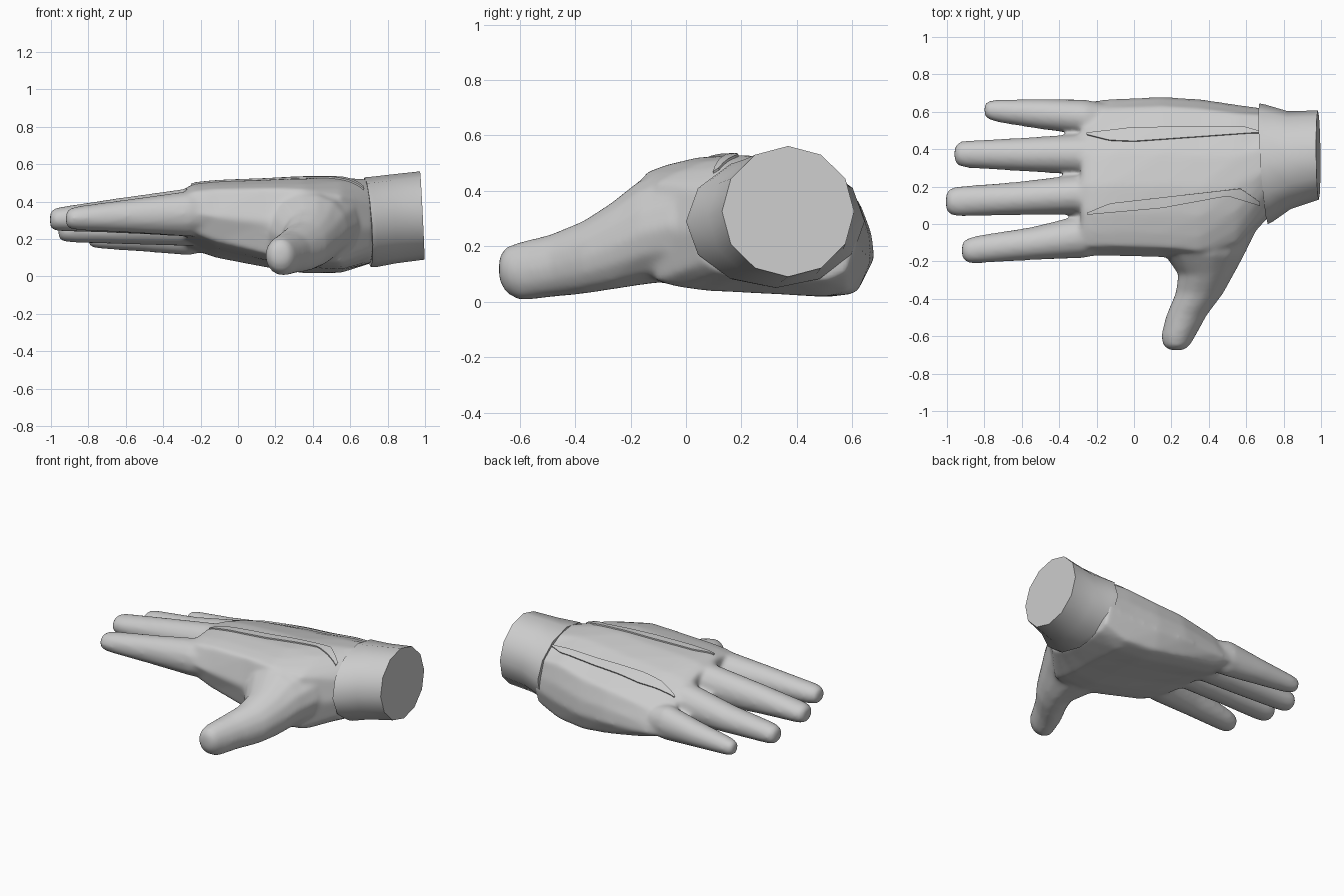
import bpy, bmesh
from math import cos, sin, pi, radians
from mathutils import Vector

cube = bpy.data.objects.get("Cube")
if cube:
    bpy.data.objects.remove(cube)

grey = bpy.data.materials.new("glove_grey")
grey.use_nodes = True
colour = (0.6, 0.6, 0.6, 1)
grey.diffuse_color = colour
grey.node_tree.nodes["Principled BSDF"].inputs["Base Color"].default_value = colour


def loft(bm, rings):
    """Bridge equal-length rings of points and cap both ends."""
    loops = [[bm.verts.new(p) for p in ring] for ring in rings]
    n = len(loops[0])
    for a, b in zip(loops, loops[1:]):
        for i in range(n):
            j = (i + 1) % n
            bm.faces.new((a[i], a[j], b[j], b[i]))
    bm.faces.new(loops[0])
    bm.faces.new(loops[-1][::-1])


def make_object(name, bm):
    bmesh.ops.recalc_face_normals(bm, faces=bm.faces)
    mesh = bpy.data.meshes.new(name)
    bm.to_mesh(mesh)
    bm.free()
    mesh.materials.append(grey)
    obj = bpy.data.objects.new(name, mesh)
    bpy.context.collection.objects.link(obj)
    bpy.ops.object.select_all(action="DESELECT")
    bpy.context.view_layer.objects.active = obj
    obj.select_set(True)
    return obj


def ellipse(a0, a1, z0, z1, n=14, grow=0.0):
    """Points (a, z) of an ellipse filling the given bounds."""
    return [((a0 + a1) / 2 + ((a1 - a0) / 2 + grow) * cos(2 * pi * i / n),
             (z0 + z1) / 2 + ((z1 - z0) / 2 + grow) * sin(2 * pi * i / n)) for i in range(n)]


def palm_ring(x, y0, y1, top_i, top_m, top_p, low_i, low_p, hollow):
    """Arched back, hollowed underside, rounded edges."""
    def y(u):
        return y0 + (y1 - y0) * u

    def top(u):
        return top_i * (1 - u) * (1 - 2 * u) + top_m * 4 * u * (1 - u) + top_p * u * (2 * u - 1)

    def low(u):
        rounding = 0.04 * max(0, 1 - u * 5) + 0.2 * max(0, u - 0.82)
        return low_i + (low_p - low_i) * u + hollow * 4 * u * (1 - u) + rounding

    steps = (0.06, 0.15, 0.28, 0.45, 0.65, 0.82, 0.94)
    ring = [(x, y0, (top_i + low_i) / 2 + 0.02)]
    ring += [(x, y(u), top(u)) for u in steps]
    ring.append((x, y1 - 0.01, low_p + (top_p - low_p) * 0.75))
    ring.append((x, y1, low_p + (top_p - low_p) * 0.45))
    ring += [(x, y(u), low(u)) for u in reversed(steps)]
    return ring


# Palm: x, index edge, little edge, three back heights, two underside heights, hollow
palm = [
    (-0.285, -0.16, 0.655, 0.42, 0.455, 0.20, 0.23, 0.125, 0.03),
    (-0.23, -0.172, 0.66, 0.435, 0.48, 0.23, 0.20, 0.105, 0.03),
    (-0.12, -0.172, 0.67, 0.445, 0.495, 0.27, 0.155, 0.068, 0.03),
    (0.15, -0.18, 0.68, 0.45, 0.512, 0.32, 0.09, 0.025, 0.02),
    (0.35, -0.20, 0.668, 0.44, 0.525, 0.34, 0.06, 0.0, 0.01),
    (0.55, -0.15, 0.638, 0.40, 0.53, 0.38, 0.05, 0.012, 0.0),
    (0.72, 0.035, 0.615, 0.36, 0.52, 0.37, 0.12, 0.09, -0.03),
]
hand_bm = bmesh.new()
loft(hand_bm, [palm_ring(*s) for s in palm])

# Fingers: x, y range and z range of each section, from the tip to the knuckle
fingers = [
    [(-0.92, -0.18, -0.10, 0.27, 0.345), (-0.89, -0.205, -0.08, 0.255, 0.365),
     (-0.84, -0.207, -0.065, 0.25, 0.375), (-0.55, -0.19, -0.02, 0.235, 0.415),
     (-0.26, -0.178, 0.05, 0.215, 0.455)],
    [(-1.005, 0.08, 0.16, 0.265, 0.34), (-0.985, 0.053, 0.187, 0.25, 0.36),
     (-0.94, 0.043, 0.198, 0.245, 0.37), (-0.65, 0.05, 0.22, 0.235, 0.415),
     (-0.26, 0.055, 0.265, 0.215, 0.47)],
    [(-0.96, 0.335, 0.41, 0.205, 0.28), (-0.935, 0.313, 0.437, 0.19, 0.30),
     (-0.89, 0.303, 0.443, 0.185, 0.31), (-0.6, 0.285, 0.458, 0.175, 0.345),
     (-0.26, 0.265, 0.48, 0.165, 0.415)],
    [(-0.80, 0.58, 0.64, 0.17, 0.235), (-0.775, 0.56, 0.658, 0.157, 0.25),
     (-0.72, 0.545, 0.662, 0.15, 0.26), (-0.5, 0.51, 0.665, 0.135, 0.29),
     (-0.26, 0.48, 0.662, 0.115, 0.335)],
]
for sections in fingers:
    rings = [[(x, y, z) for y, z in ellipse(*box, grow=0.004)] for x, *box in sections]
    # Root tapers away inside the palm
    root = sum((Vector(p) for p in rings[-1]), Vector()) / len(rings[-1])
    rings.append([root.lerp(p, 0.55) + Vector((0.2, 0, 0)) for p in map(Vector, rings[-1])])
    loft(hand_bm, rings)

# Thumb: y, x range and z range of each section, from the tip into the palm
thumb = [
    (-0.675, 0.19, 0.265, 0.08, 0.16), (-0.65, 0.16, 0.295, 0.035, 0.195),
    (-0.60, 0.147, 0.325, 0.006, 0.213), (-0.49, 0.175, 0.385, 0.018, 0.24),
    (-0.37, 0.225, 0.475, 0.03, 0.29), (-0.27, 0.24, 0.53, 0.045, 0.355),
    (-0.17, 0.17, 0.585, 0.06, 0.435), (-0.05, 0.10, 0.645, 0.075, 0.48),
    (0.12, 0.12, 0.66, 0.09, 0.48),
]
loft(hand_bm, [[(x, y, z) for x, z in ellipse(*box, grow=0.004)] for y, *box in thumb])

# Fuse palm, fingers and thumb into one soft skin
hand = make_object("hand", hand_bm)
remesh = hand.modifiers.new("fuse", "REMESH")
remesh.mode = "VOXEL"
remesh.voxel_size = 0.013
soften = hand.modifiers.new("soften", "SMOOTH")
soften.factor = 0.5
soften.iterations = 14
for mod in ("fuse", "soften"):
    bpy.ops.object.modifier_apply(modifier=mod)
bpy.ops.object.shade_smooth()

# Cuff: flared tube with slanted ends; x, slant along y, slant along z, bounds
cuff_bm = bmesh.new()
cuff = [(0.69, 0.07, 0.07, 0.0, 0.645, 0.05, 0.53),
        (0.72, 0.06, 0.07, 0.012, 0.638, 0.05, 0.532),
        (0.83, 0.03, 0.05, 0.08, 0.603, 0.07, 0.545),
        (0.987, 0.01, 0.05, 0.13, 0.607, 0.09, 0.562)]
loft(cuff_bm, [[(x - sy * (y - 0.35) - sz * (z - 0.3), y, z) for y, z in ellipse(*box, n=12)]
               for x, sy, sz, *box in cuff])
make_object("cuff", cuff_bm)
bpy.ops.object.shade_smooth_by_angle(angle=radians(40))

# Raised seams laid over the back of the hand
bpy.context.view_layer.update()


def along(line, x):
    for (xa, ya), (xb, yb) in zip(line, line[1:]):
        if x <= xb:
            return ya + (yb - ya) * max(0, (x - xa) / (xb - xa))
    return line[-1][1]


def seam(name, x0, x1, edge_a, edge_b, cols=36, rows=4):
    bm = bmesh.new()
    grid = []
    for i in range(cols + 1):
        x = x0 + (x1 - x0) * i / cols
        ya, yb = along(edge_a, x), along(edge_b, x)
        line = []
        for j in range(rows + 1):
            y = ya + (yb - ya) * j / rows
            hit, spot, _, _ = hand.ray_cast(Vector((x, y, 1)), Vector((0, 0, -1)))
            line.append(bm.verts.new((x, y, spot.z if hit else 0.45)))
        grid.append(line)
    for a, b in zip(grid, grid[1:]):
        for j in range(rows):
            bm.faces.new((a[j], b[j], b[j + 1], a[j + 1]))
    obj = make_object(name, bm)
    solid = obj.modifiers.new("thickness", "SOLIDIFY")
    solid.thickness = 0.018
    solid.offset = 0
    bpy.ops.object.modifier_apply(modifier="thickness")
    bpy.ops.object.shade_smooth_by_angle(angle=radians(40))


seam("outer_seam", -0.25, 0.67,
     [(-0.25, 0.475), (-0.13, 0.445), (0.0, 0.44), (0.63, 0.485), (0.67, 0.485)],
     [(-0.25, 0.485), (0.0, 0.515), (0.58, 0.52), (0.67, 0.495)])
seam("inner_seam", -0.25, 0.67,
     [(-0.25, 0.05), (0.15, 0.085), (0.5, 0.15), (0.67, 0.10)],
     [(-0.25, 0.06), (-0.13, 0.11), (0.13, 0.14), (0.57, 0.19), (0.67, 0.12)])
